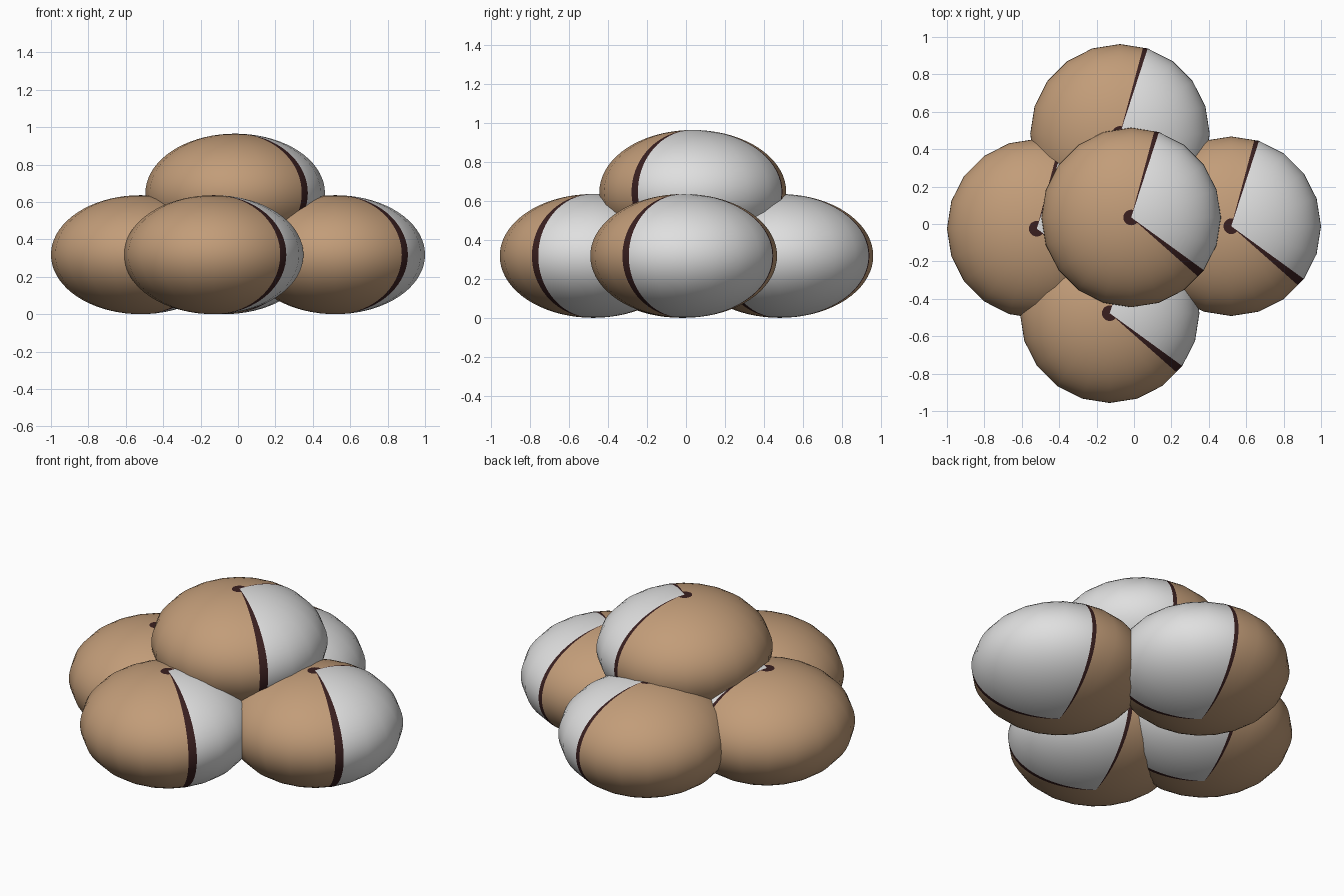
import bpy, bmesh, math
from mathutils import Vector

if "Cube" in bpy.data.objects:
    bpy.data.objects.remove(bpy.data.objects["Cube"])

R, RZ = 0.48, 0.318          # horizontal and vertical radius of a nut
CUT_A, CUT_B = -41.5, 75.0   # outer edges of the dark stripes, degrees


def material(name, rgb):
    m = bpy.data.materials.new(name)
    m.diffuse_color = (*rgb, 1)
    m.use_nodes = True
    m.node_tree.nodes["Principled BSDF"].inputs["Base Color"].default_value = m.diffuse_color
    return m


MATS = [material("tan_shell", (0.54, 0.335, 0.19)),
        material("white_flesh", (0.74, 0.74, 0.74)),
        material("dark_brown", (0.042, 0.014, 0.014))]


def nut_mesh():
    bm = bmesh.new()
    bmesh.ops.create_uvsphere(bm, u_segments=20, v_segments=36, radius=1)
    # cut the outer stripe edges into the 18 degree facets
    for ang in (CUT_A, CUT_B):
        a = math.radians(ang)
        side = Vector((math.cos(a), math.sin(a), 0))
        faces = [f for f in bm.faces if f.calc_center_median().dot(side) > 0]
        edges = {e for f in faces for e in f.edges}
        verts = {v for f in faces for v in f.verts}
        bmesh.ops.bisect_plane(bm, geom=faces + list(edges) + list(verts), dist=1e-5,
                               plane_co=(0, 0, 0),
                               plane_no=(-math.sin(a), math.cos(a), 0))
    # white wedge, dark stripes beside it, dark cap at the top
    for f in bm.faces:
        c = f.calc_center_median()
        az = math.degrees(math.atan2(c.y, c.x))
        if -36 < az < 72:
            f.material_index = 1
        elif CUT_A < az < CUT_B or c.z > 0.9965:
            f.material_index = 2
        f.smooth = True
    bmesh.ops.scale(bm, vec=(R, R, RZ), verts=bm.verts)
    me = bpy.data.meshes.new("nut")
    bm.to_mesh(me)
    bm.free()
    for m in MATS:
        me.materials.append(m)
    return me


# four nuts in a ring and one on top
mesh = nut_mesh()
for name, loc in {
    "nut_right": (0.52, -0.012, RZ),
    "nut_left": (-0.52, -0.025, RZ),
    "nut_front": (-0.13, -0.477, RZ),
    "nut_back": (-0.075, 0.482, RZ),
    "nut_top": (-0.015, 0.035, 0.647),
}.items():
    ob = bpy.data.objects.new(name, mesh)
    ob.location = loc
    bpy.context.collection.objects.link(ob)
